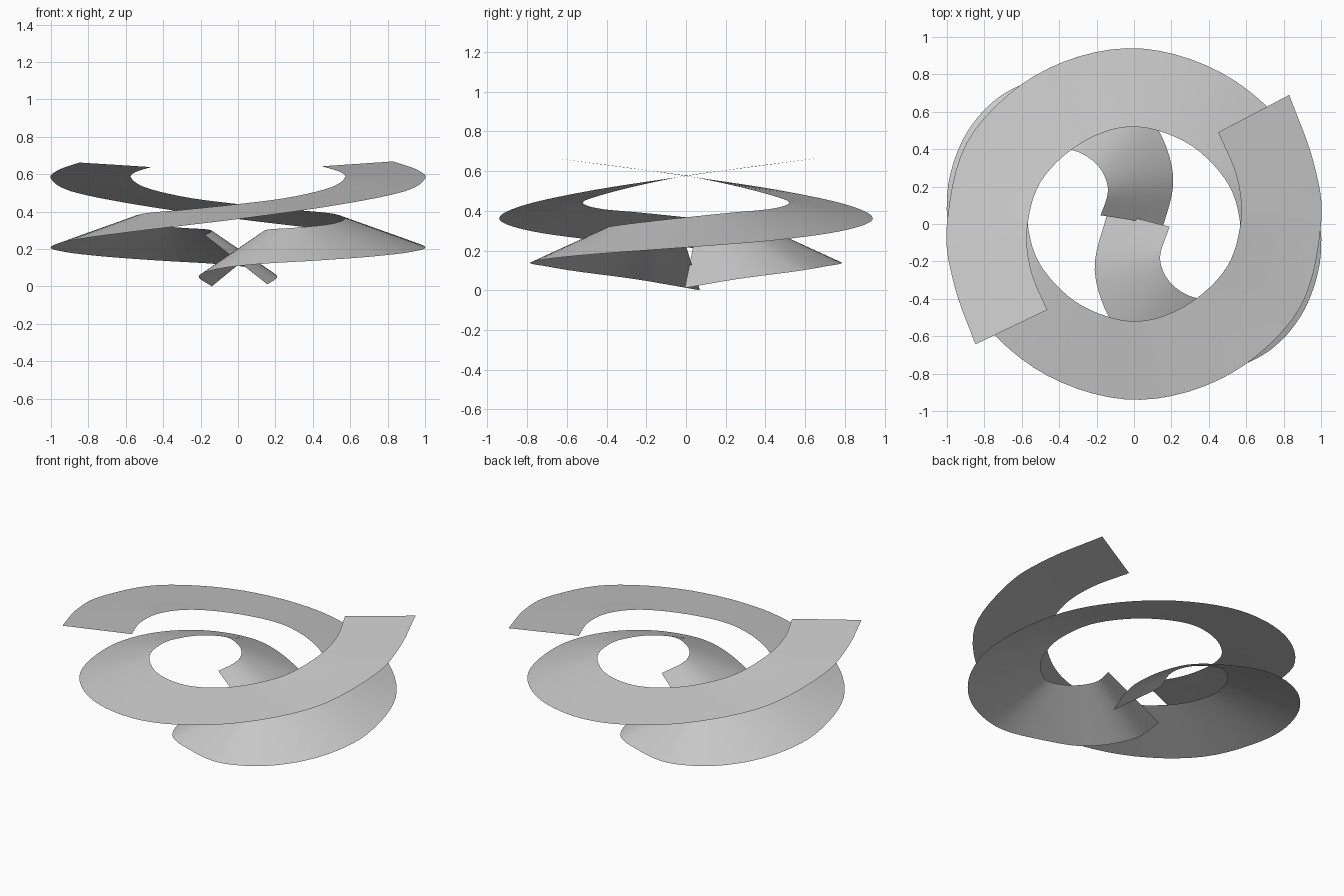
import bpy
import bmesh
from mathutils import Vector, Matrix

cube = bpy.data.objects.get("Cube")
if cube:
    bpy.data.objects.remove(cube, do_unlink=True)

# Plain grey sheet material
grey = bpy.data.materials.new("light grey")
grey.use_nodes = True
colour = (0.6, 0.6, 0.6, 1)
grey.diffuse_color = colour
grey.node_tree.nodes["Principled BSDF"].inputs["Base Color"].default_value = colour

# Inner and outer rails of the ribbon, from the top end down to the centre
INNER_RAIL = [
    (.45, .49, .642), (.55, .25, .61), (.57, .01, .578), (.49, -.24, .527),
    (.27, -.44, .475), (0, -.52, .44), (-.29, -.43, .41), (-.5, -.22, .39),
    (-.57, .02, .365), (-.54, .2, .345), (-.47, .32, .33), (-.36, .395, .318),
    (-.25, .36, .31), (-.17, .28, .305), (-.14, .17, .295), (-.19, .015, .27)]
OUTER_RAIL = [
    (.83, .69, .668), (.96, .33, .622), (1, 0, .575), (.88, -.46, .505),
    (.5, -.81, .43), (0, -.94, .36), (-.5, -.79, .3), (-.87, -.43, .25),
    (-1, .05, .212), (-.93, .42, .185), (-.72, .68, .16), (-.42, .785, .138),
    (-.12, .7, .12), (.1, .55, .095), (.21, .25, .055), (.14, -.07, 0)]


def rail_point(rail, t):
    """Smooth curve through the rail points, t counted in points."""
    last = len(rail) - 1
    i = min(int(t), last - 1)
    u = t - i
    points = [Vector(p) for p in rail]
    b, c = points[i], points[i + 1]
    a = points[i - 1] if i > 0 else 2 * b - c
    d = points[i + 2] if i + 2 <= last else 2 * c - b
    return b + u / 2 * (c - a + u * (2 * a - 5 * b + 4 * c - d
                                     + u * (3 * b - a - 3 * c + d)))


def make_ribbon(name, start, end, turn, steps=90, strips=4):
    """Ruled sheet between the two rails, turned about the vertical axis."""
    bm = bmesh.new()
    rows = []
    for s in range(steps + 1):
        t = start + (end - start) * s / steps
        inner, outer = rail_point(INNER_RAIL, t), rail_point(OUTER_RAIL, t)
        rows.append([bm.verts.new(inner.lerp(outer, k / strips))
                     for k in range(strips + 1)])
    for upper, lower in zip(rows, rows[1:]):
        for k in range(strips):
            bm.faces.new((upper[k], lower[k], lower[k + 1], upper[k + 1]))
    for face in bm.faces:
        face.smooth = True
        face.normal_update()
    # Keep the upper side as the outside
    if sum(face.normal.z for face in bm.faces) < 0:
        bmesh.ops.reverse_faces(bm, faces=bm.faces[:])
    bm.transform(Matrix.Rotation(turn, 4, "Z"))
    mesh = bpy.data.meshes.new(name)
    bm.to_mesh(mesh)
    bm.free()
    mesh.materials.append(grey)
    ribbon = bpy.data.objects.new(name, mesh)
    bpy.context.collection.objects.link(ribbon)
    return ribbon


# Two intertwined ribbons, half a turn apart
half_turn = 3.14159265
make_ribbon("first_spiral_ribbon", 0, 14.8, 0)
make_ribbon("second_spiral_ribbon", 0.13, 15, half_turn)
